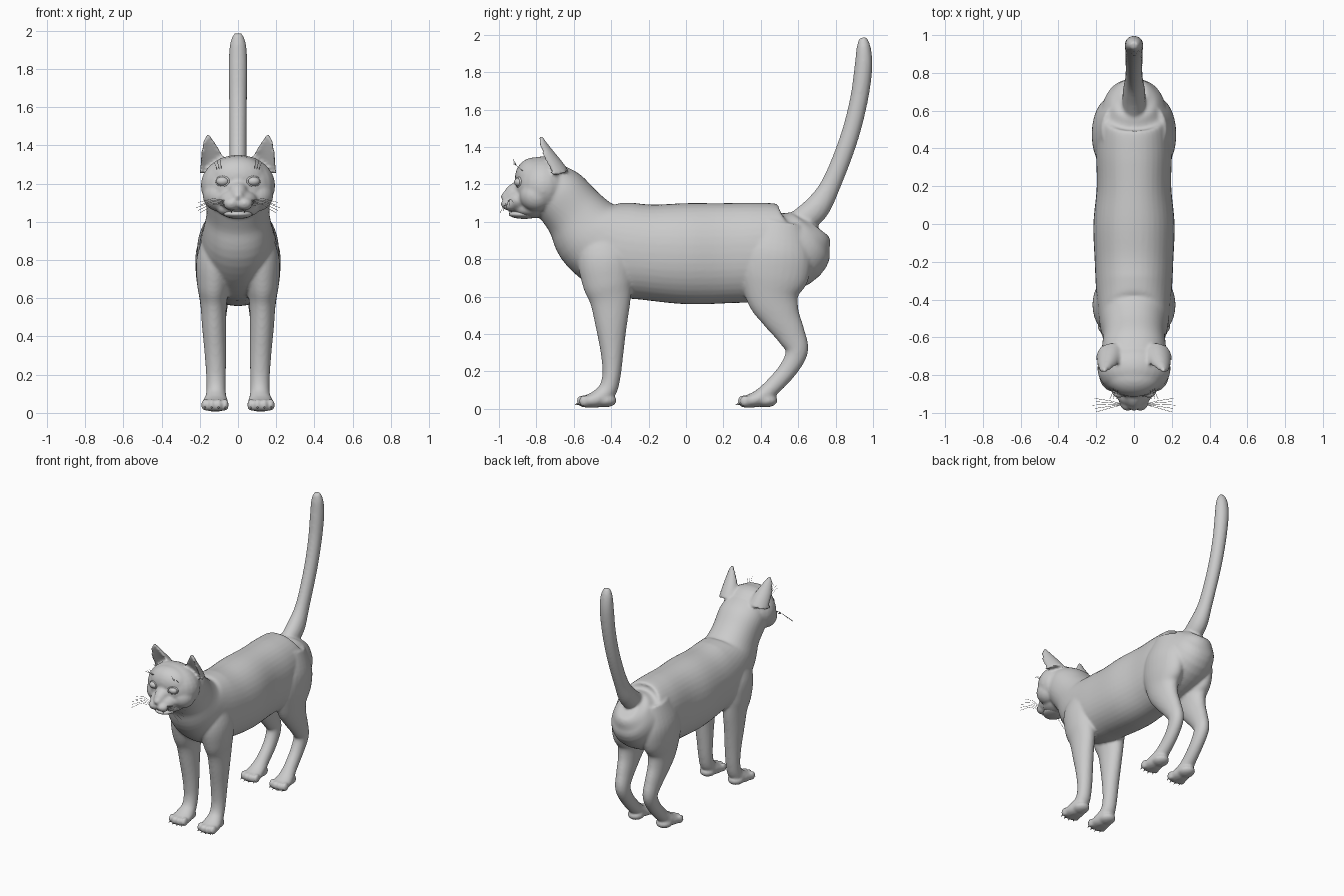
import bpy, bmesh, math
from mathutils import Vector, Matrix

if "Cube" in bpy.data.objects:
    bpy.data.objects.remove(bpy.data.objects["Cube"])

fur = bpy.data.materials.new("grey fur")
fur.diffuse_color = (0.6, 0.6, 0.6, 1)
fur.use_nodes = True
fur.node_tree.nodes["Principled BSDF"].inputs["Base Color"].default_value = fur.diffuse_color
SIDES = (1, -1)


def spline(rows, steps=5):
    """Catmull-Rom interpolation through rows of numbers."""
    out = []
    for i in range(len(rows) - 1):
        p = [rows[max(i - 1, 0)], rows[i], rows[i + 1], rows[min(i + 2, len(rows) - 1)]]
        for s in range(steps):
            t = s / steps
            out.append([0.5 * (2 * b + (c - a) * t + (2 * a - 5 * b + 4 * c - d) * t * t
                               + (3 * b - a - 3 * c + d) * t ** 3) for a, b, c, d in zip(*p)])
    return out + [list(rows[-1])]


def skin(bm, rings):
    """Close a stack of equal rings into a solid."""
    vs = [[bm.verts.new(p) for p in r] for r in rings]
    n = len(vs[0])
    faces = [bm.faces.new((a[i], a[(i + 1) % n], b[(i + 1) % n], b[i]))
             for a, b in zip(vs, vs[1:]) for i in range(n)]
    faces += [bm.faces.new(vs[0]), bm.faces.new(vs[-1])]
    bmesh.ops.recalc_face_normals(bm, faces=faces)


def loft(bm, rows, side=1, n=28, power=1.0):
    """Rows are x, y, z, half width, half depth; sections stand square to the path."""
    rows = spline(rows)
    rings = []
    for i, (x, y, z, rx, rd) in enumerate(rows):
        a, b = rows[max(i - 1, 0)], rows[min(i + 1, len(rows) - 1)]
        t = Vector((0, b[1] - a[1], b[2] - a[2])).normalized()
        ring = []
        for k in range(n):
            c, s = math.cos(k * math.tau / n), math.sin(k * math.tau / n)
            c = math.copysign(abs(c) ** power, c)
            s = math.copysign(abs(s) ** power, s)
            ring.append((side * (x + rx * c), y - t.z * rd * s, max(0.008, z + t.y * rd * s)))
        rings.append(ring)
    skin(bm, rings)


def ball(bm, centre, radii, tilt=0.0):
    m = Matrix.Translation(centre) @ Matrix.Rotation(tilt, 4, 'X') @ Matrix.Diagonal((*radii, 1))
    bmesh.ops.create_uvsphere(bm, u_segments=24, v_segments=16, radius=1, matrix=m)


def finish(bm, name, smooth=True):
    me = bpy.data.meshes.new(name)
    bm.to_mesh(me)
    bm.free()
    me.materials.append(fur)
    for p in me.polygons:
        p.use_smooth = smooth
    ob = bpy.data.objects.new(name, me)
    bpy.context.collection.objects.link(ob)
    return ob


body = bmesh.new()

# Torso running into the neck
loft(body, [(0, .69, .98, .07, .09), (0, .66, .945, .13, .15), (0, .58, .88, .18, .225),
            (0, .4, .842, .2, .262), (0, .2, .832, .197, .268), (0, 0, .83, .215, .27),
            (0, -.2, .837, .208, .256), (0, -.36, .86, .2, .252), (0, -.5, .93, .185, .215),
            (0, -.59, 1.04, .165, .17), (0, -.68, 1.15, .17, .155), (0, -.74, 1.22, .15, .12)],
     n=40, power=0.92)

# Tail
loft(body, [(0, .6, .99, .06, .07), (0, .695, 1.07, .06, .07), (0, .775, 1.2, .046, .053),
            (0, .866, 1.43, .045, .049), (0, .922, 1.64, .047, .048), (0, .948, 1.82, .049, .048),
            (0, .95, 1.93, .042, .038), (0, .945, 1.985, .022, .02)])

# Skull, brow, nose bridge, muzzle and lips
ball(body, (0, -.765, 1.19), (.195, .15, .16))
ball(body, (0, -.81, 1.235), (.15, .105, .11))
ball(body, (0, -.9, 1.165), (.05, .085, .05), .5)
ball(body, (0, -.89, 1.115), (.1, .08, .06))
ball(body, (0, -.96, 1.135), (.03, .03, .026))
ball(body, (0, -.82, 1.065), (.11, .1, .045))
for s in SIDES:
    ball(body, (s * .033, -.94, 1.095), (.045, .05, .036))
    ball(body, (s * .1, -.8, 1.14), (.085, .09, .085))

for s in SIDES:
    # Front leg with shoulder
    loft(body, [(.08, -.42, .98, .08, .12), (.115, -.43, .82, .1, .15), (.127, -.42, .68, .088, .135),
                (.128, -.405, .58, .07, .11), (.125, -.4, .45, .063, .085), (.118, -.395, .3, .056, .061),
                (.115, -.398, .18, .051, .049), (.115, -.42, .1, .052, .05), (.118, -.47, .055, .066, .048),
                (.12, -.53, .04, .07, .034), (.12, -.565, .032, .055, .022)], s)
    # Hind leg with thigh and hock
    loft(body, [(.09, .5, 1.0, .08, .13), (.113, .48, .85, .106, .19), (.125, .47, .72, .095, .19),
                (.125, .468, .6, .077, .145), (.125, .505, .5, .063, .105), (.12, .56, .4, .053, .078),
                (.115, .593, .31, .048, .06), (.112, .545, .21, .045, .05), (.115, .46, .115, .047, .046),
                (.12, .395, .06, .06, .045), (.12, .33, .04, .067, .034), (.12, .29, .032, .055, .022)], s)
    # Heel pads and toes
    for y in (-.565, .295):
        ball(body, (s * .118, y + .13, .045), (.058, .065, .037))
        for k, dx in enumerate((-.053, -.018, .018, .053)):
            back = .012 if k in (0, 3) else 0
            ball(body, (s * .12 + dx, y + .01 + back, .042), (.019, .03, .032))
    # Ear: crescent sections, hollow towards the front, narrowing to the tip
    rings = []
    for x, y, z, w, d in spline([(.128, -.70, 1.27, .074, .085), (.138, -.725, 1.32, .06, .07),
                                 (.153, -.755, 1.385, .038, .04), (.168, -.782, 1.445, .012, .012)]):
        ring = []
        for k in range(24):
            c, q = math.cos(k * math.tau / 24), math.sin(k * math.tau / 24)
            ring.append((s * (x + w * c), y - .25 * w + d * (q if q > 0 else -.35 * q)
                         + (.008 if q > 0 else -.008), z - .02 * c))
        rings.append(ring)
    skin(body, rings)

# Merge all body parts into one soft skin
cat = finish(body, "body")
mod = cat.modifiers.new("merge", 'REMESH')
mod.mode, mod.voxel_size, mod.use_smooth_shade = 'VOXEL', 0.0095, True
mod = cat.modifiers.new("soften", 'SMOOTH')
mod.factor, mod.iterations = 0.5, 5

# Lower jaw and tongue
jaw = bmesh.new()
ball(jaw, (0, -.865, 1.04), (.075, .082, .024))
finish(jaw, "lower_jaw")
tongue = bmesh.new()
ball(tongue, (0, -.89, 1.06), (.035, .06, .01))
finish(tongue, "tongue")

# Fangs
teeth = bmesh.new()
for s in SIDES:
    m = Matrix.Translation((s * .034, -.945, 1.058)) @ Matrix.Rotation(math.pi, 4, 'X')
    bmesh.ops.create_cone(teeth, cap_ends=True, segments=8, radius1=.007, radius2=0, depth=.03, matrix=m)
finish(teeth, "teeth")

# Eyes with rims
eyes = bmesh.new()
for s in SIDES:
    ball(eyes, (s * .08, -.893, 1.212), (.034, .026, .024))
    m = (Matrix.Translation((s * .08, -.894, 1.212)) @ Matrix.Rotation(s * .35, 4, 'Z'))
    rings = [[m @ Vector(((.034 + .006 * math.cos(v)) * math.cos(u), .008 * math.sin(v),
                          (.024 + .006 * math.cos(v)) * math.sin(u)))
              for v in [j * math.tau / 8 for j in range(8)]] for u in [i * math.tau / 24 for i in range(24)]]
    vs = [[eyes.verts.new(p) for p in r] for r in rings]
    fs = [eyes.faces.new((vs[i][j], vs[(i + 1) % 24][j], vs[(i + 1) % 24][(j + 1) % 8], vs[i][(j + 1) % 8]))
          for i in range(24) for j in range(8)]
    bmesh.ops.recalc_face_normals(eyes, faces=fs)
finish(eyes, "eyes")

# Claws
claws = bmesh.new()
for s in SIDES:
    for y in (-.59, .27):
        for k, dx in enumerate((-.053, -.018, .018, .053)):
            m = (Matrix.Translation((s * .12 + dx, y + (.018 if k in (0, 3) else .006), .026))
                 @ Matrix.Rotation(math.radians(115), 4, 'X'))
            bmesh.ops.create_cone(claws, cap_ends=True, segments=8, radius1=.007, radius2=0, depth=.03, matrix=m)
finish(claws, "claws")

# Whiskers on the lips and brows
cu = bpy.data.curves.new("whiskers", 'CURVE')
cu.dimensions, cu.bevel_depth, cu.bevel_resolution = '3D', 0.0011, 0
cu.materials.append(fur)
hairs = [((.055, -.955, 1.085 + .006 * k), (.13, -.975 + .01 * k, 1.09 + .008 * k),
          (.2 + .01 * (k % 3), -.995 + .018 * k, 1.045 + .014 * k)) for k in range(5)]
hairs += [((.085 + .012 * k, -.87, 1.27), (.09 + .014 * k, -.905, 1.30),
           (.092 + .018 * k, -.925, 1.335 - .012 * k)) for k in range(3)]
for s in SIDES:
    for pts in hairs:
        sp = cu.splines.new('POLY')
        sp.points.add(2)
        for p, (x, y, z) in zip(sp.points, pts):
            p.co = (s * x, y, z, 1)
bpy.context.collection.objects.link(bpy.data.objects.new("whiskers", cu))
